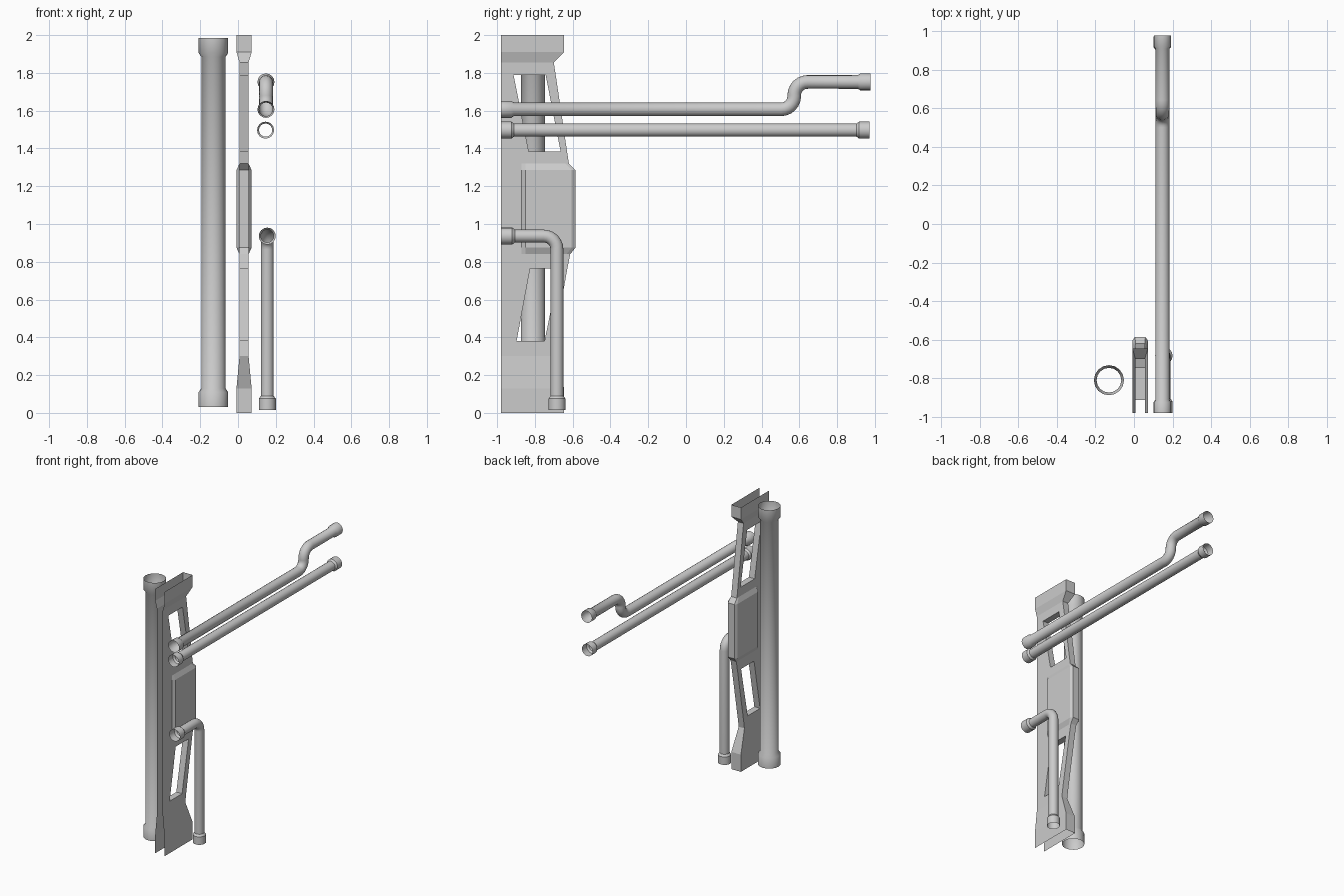
import bpy, bmesh, math
from mathutils import Vector

cube = bpy.data.objects.get("Cube")
if cube:
    bpy.data.objects.remove(cube, do_unlink=True)

GREY = (0.6, 0.6, 0.6, 1.0)
mat = bpy.data.materials.new("light grey")
mat.use_nodes = True
mat.diffuse_color = GREY
bsdf = next(n for n in mat.node_tree.nodes if n.type == 'BSDF_PRINCIPLED')
bsdf.inputs["Base Color"].default_value = GREY
bsdf.inputs["Roughness"].default_value = 0.6


def finish(name, bm, smooth):
    bmesh.ops.recalc_face_normals(bm, faces=bm.faces)
    mesh = bpy.data.meshes.new(name)
    bm.to_mesh(mesh)
    bm.free()
    mesh.materials.append(mat)
    obj = bpy.data.objects.new(name, mesh)
    bpy.context.collection.objects.link(obj)
    if smooth:
        bpy.ops.object.select_all(action='DESELECT')
        obj.select_set(True)
        bpy.context.view_layer.objects.active = obj
        bpy.ops.object.shade_smooth_by_angle(angle=math.radians(35))
    return obj


def rounded(corners, radius, steps=6):
    """Round the right-angle corners of a path."""
    path = [corners[0]]
    for prev, cur, nxt in zip(corners, corners[1:], corners[2:]):
        a, b = (prev - cur).normalized(), (nxt - cur).normalized()
        centre = cur + (a + b) * radius
        for i in range(steps + 1):
            t = math.pi / 2 * i / steps
            path.append(centre - b * radius * math.cos(t) - a * radius * math.sin(t))
    return path + [corners[-1]]


def pipe(name, x, corners, r, collar_r, collar, bend=0.07, sides=16):
    """Open hollow pipe in a plane of constant x, with a collar at each end."""
    path = rounded([Vector((x, y, z)) for y, z in corners], bend)
    start = (path[1] - path[0]).normalized()
    end = (path[-2] - path[-1]).normalized()
    rings = [(path[0], collar_r), (path[0] + start * collar, collar_r),
             (path[0] + start * collar * 1.25, r)]
    rings += [(p, r) for p in path[1:-1]]
    rings += [(path[-1] + end * collar * 1.25, r),
              (path[-1] + end * collar, collar_r), (path[-1], collar_r)]
    side = Vector((1, 0, 0))
    bm = bmesh.new()
    loops = []
    for i, (p, rad) in enumerate(rings):
        before, after = rings[max(i - 1, 0)][0], rings[min(i + 1, len(rings) - 1)][0]
        d = (p - before).normalized() + (after - p).normalized()
        up = d.normalized().cross(side)
        angles = [math.tau * k / sides for k in range(sides)]
        loops.append([bm.verts.new(p + (side * math.cos(t) + up * math.sin(t)) * rad)
                      for t in angles])
    for a, b in zip(loops, loops[1:]):
        for k in range(sides):
            n = (k + 1) % sides
            bm.faces.new((a[k], a[n], b[n], b[k]))
    return finish(name, bm, True)


# Pipes
pipe("large_upright_pipe", -0.13, [(-0.81, 0.03), (-0.81, 1.985)], 0.064, 0.078, 0.08)
pipe("offset_pipe", 0.148, [(-0.98, 1.607), (0.573, 1.607), (0.573, 1.752), (0.978, 1.752)],
     0.036, 0.045, 0.055)
pipe("straight_pipe", 0.146, [(-0.98, 1.497), (0.972, 1.497)], 0.035, 0.045, 0.055)
pipe("elbow_pipe", 0.155, [(-0.98, 0.936), (-0.683, 0.936), (-0.683, 0.015)],
     0.034, 0.045, 0.06)

# Channel bracket: rows of height, opening front, opening rear, back edge, half width
WIDE, SLIM, FRONT, MID_X = 0.04, 0.024, -0.98, 0.032
ROWS = [
    (0.00, -0.90, -0.75, -0.645, WIDE),
    (0.13, -0.90, -0.75, -0.645, WIDE),
    (0.30, -0.90, -0.76, -0.71, SLIM),
    (0.38, -0.897, -0.749, -0.697, SLIM),
    (0.765, -0.825, -0.67, -0.628, SLIM),
    (0.84, -0.87, -0.85, -0.613, SLIM),
    (0.875, -0.87, -0.85, -0.585, WIDE),
    (1.285, -0.87, -0.85, -0.585, WIDE),
    (1.32, -0.87, -0.85, -0.62, SLIM),
    (1.385, -0.833, -0.664, -0.63, SLIM),
    (1.79, -0.913, -0.743, -0.69, SLIM),
    (1.855, -0.90, -0.76, -0.70, SLIM),
    (1.91, -0.90, -0.75, -0.645, WIDE),
    (2.00, -0.90, -0.75, -0.645, WIDE),
]
OPENINGS = (3, 9)   # rows that start an opening
PAD = (6, 7)        # rows of the raised pad

bm = bmesh.new()
grid = {}
for i, (z, a, b, back, half) in enumerate(ROWS):
    widths = [SLIM, SLIM, half, half, 0.027] if i in PAD else [half] * 5
    for j, (y, w) in enumerate(zip((FRONT, a, b, back - 0.02, back), widths)):
        for s in (-1, 1):
            grid[i, j, s] = bm.verts.new((MID_X + s * w, y, z))


def bridge(p, q):
    """Face across the channel between two matching edges."""
    bm.faces.new([grid[(*p, -1)], grid[(*q, -1)], grid[(*q, 1)], grid[(*p, 1)]])


for i in range(len(ROWS) - 1):
    for j in range(4):
        if i in OPENINGS and j == 1:
            continue
        for s in (-1, 1):
            bm.faces.new([grid[i, j, s], grid[i, j + 1, s],
                          grid[i + 1, j + 1, s], grid[i + 1, j, s]])
    bridge((i, 4), (i + 1, 4))
    # Walls lining each opening
    if i in OPENINGS:
        ring = [(i, 1), (i, 2), (i + 1, 2), (i + 1, 1)]
        for p, q in zip(ring, ring[1:] + ring[:1]):
            bridge(p, q)
finish("channel_bracket", bm, False)
